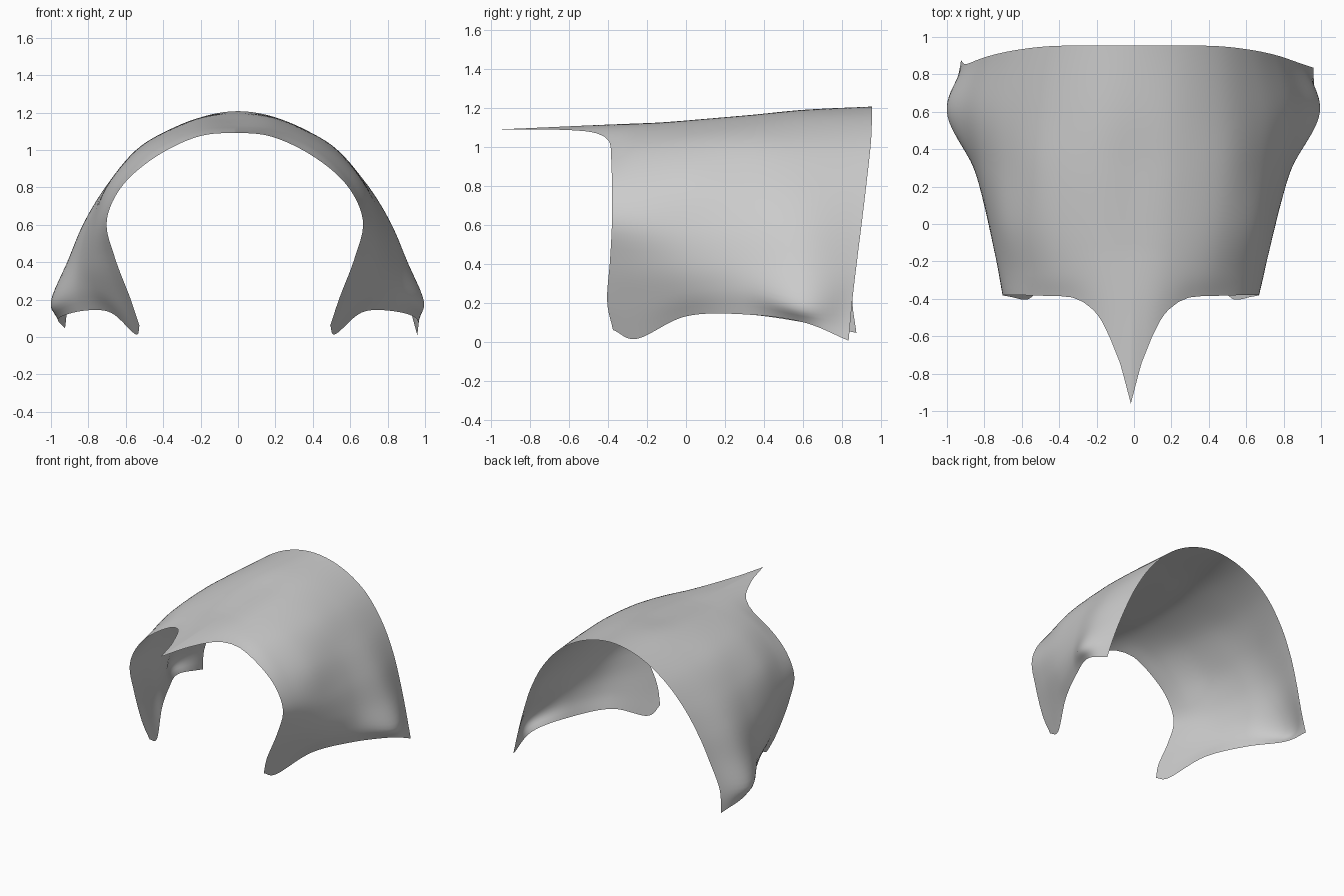
import bpy, bmesh

if "Cube" in bpy.data.objects:
    bpy.data.objects.remove(bpy.data.objects["Cube"])

# Half cross-sections, crown to hem, as (x, z); front to back
STATIONS = [
    (-0.39, [(0, 1.09), (.2, 1.07), (.42, .965), (.6, .81), (.685, .62), (.64, .42), (.56, .21), (.51, .06)]),
    (-0.25, [(0, 1.115), (.21, 1.095), (.44, .995), (.62, .82), (.71, .61), (.68, .4), (.61, .2), (.535, .015)]),
    (0.0, [(0, 1.135), (.23, 1.12), (.48, 1.02), (.67, .83), (.755, .6), (.765, .4), (.73, .25), (.67, .13)]),
    (0.3, [(0, 1.16), (.24, 1.145), (.50, 1.03), (.68, .83), (.79, .61), (.84, .41), (.85, .26), (.82, .14)]),
    (0.6, [(0, 1.19), (.24, 1.16), (.49, 1.03), (.68, .83), (.815, .62), (.91, .4), (.997, .19), (.955, .10)]),
    (0.955, [(0, 1.207), (.24, 1.16), (.46, 1.03), (.63, .84), (.75, .63), (.83, .43), (.90, .22), (.96, .005)]),
]
# Lower front lobe is rounded; rear edge leans forward towards the hem
FRONT_Y = [-.39, -.39, -.385, -.38, -.38, -.39, -.405, -.375]
REAR_Y = [.955, .955, .95, .93, .905, .88, .855, .835]
# Front edge of the pointed peak: (half width, y)
PEAK = [(0, -.96), (.055, -.75), (.115, -.6), (.165, -.5), (.2, -.46), (.25, -.42), (.31, -.395), (.37, -.39), (9, -.39)]


def spline(pts, t, mirrored=False):
    """Catmull-Rom through pts, t in 0..1; mirrored keeps the crown round at x = 0."""
    f = t * (len(pts) - 1)
    i = min(int(f), len(pts) - 2)
    f -= i
    b, c = pts[i], pts[i + 1]
    if i:
        a = pts[i - 1]
    elif mirrored:
        a = [-c[0], c[1], c[2]]
    else:
        a = [2 * p - q for p, q in zip(b, c)]
    d = pts[i + 2] if i + 2 < len(pts) else [2 * q - p for p, q in zip(b, c)]
    return [0.5 * (2 * q + (r - p) * f + (2 * p - 5 * q + 4 * r - s) * f * f
                   + (3 * q - p - 3 * r + s) * f ** 3) for p, q, r, s in zip(a, b, c, d)]


def peak_y(x):
    for (x0, y0), (x1, y1) in zip(PEAK, PEAK[1:]):
        if x <= x1:
            return y0 + (y1 - y0) * (x - x0) / (x1 - x0)


def section(k, side):
    y, pts = STATIONS[k]
    ys = {0: FRONT_Y, len(STATIONS) - 1: REAR_Y}.get(k, [y] * len(pts))
    out = [[x, yy, z] for (x, z), yy in zip(pts, ys)]
    if ys is REAR_Y and side < 0:  # left rear corner curls in slightly
        out[-1] = [.925, .875, .045]
    return out


HALF, ROWS = 48, 50
bm = bmesh.new()
grid = []
for i in range(-HALF, HALF + 1):
    side = -1 if i < 0 else 1
    u = (abs(i) / HALF) ** 1.4          # finer columns near the peak
    column = [spline(section(k, side), u, True) for k in range(len(STATIONS))]
    pull = peak_y(column[0][0]) + .39   # stretches the front out to the peak
    line = []
    for j in range(ROWS + 1):
        v = j / ROWS
        x, y, z = spline(column, v)
        y += pull * max(0, 1 - v / .3) ** 1.3
        line.append(bm.verts.new((side * x - .017 * (1 - v), y, z)))
    grid.append(line)

for a, b in zip(grid, grid[1:]):
    for j in range(ROWS):
        bm.faces.new((a[j], b[j], b[j + 1], a[j + 1]))

# Arched shell
mesh = bpy.data.meshes.new("arched_shell")
bm.to_mesh(mesh)
bm.free()
shell = bpy.data.objects.new("arched_shell", mesh)
bpy.context.collection.objects.link(shell)
mesh.shade_smooth()
